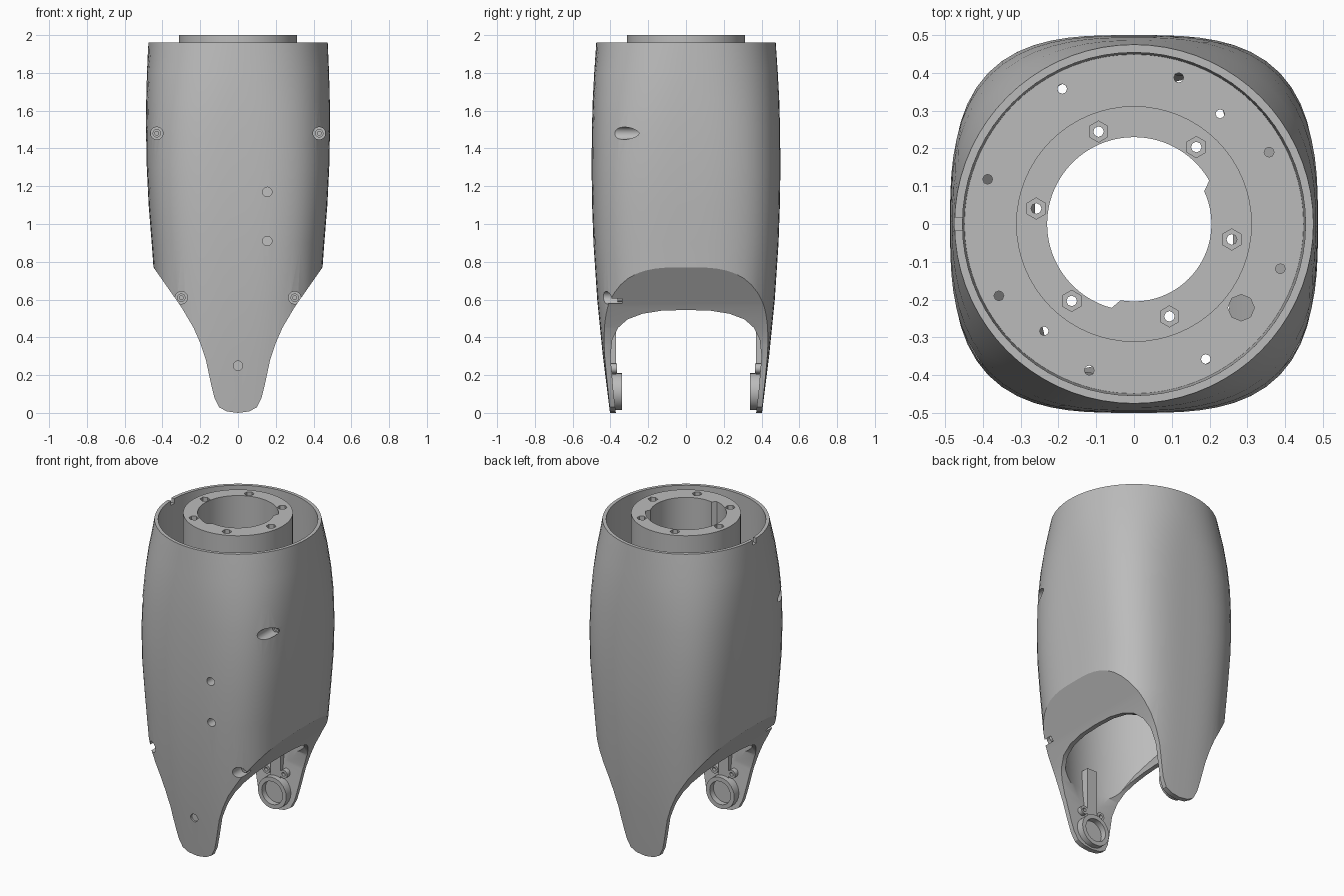
import bpy, bmesh, math
from mathutils import Matrix

cube = bpy.data.objects.get("Cube")
if cube:
    bpy.data.objects.remove(cube, do_unlink=True)

grey = bpy.data.materials.new("plain grey")
grey.use_nodes = True
grey.diffuse_color = (0.5, 0.5, 0.5, 1)
grey.node_tree.nodes["Principled BSDF"].inputs["Base Color"].default_value = grey.diffuse_color


def finish(name, bm):
    bmesh.ops.recalc_face_normals(bm, faces=bm.faces)
    mesh = bpy.data.meshes.new(name)
    bm.to_mesh(mesh)
    bm.free()
    ob = bpy.data.objects.new(name, mesh)
    bpy.context.collection.objects.link(ob)
    mesh.materials.append(grey)
    return ob


def loft(name, rings):
    """Closed solid through a list of equal-length point rings."""
    bm = bmesh.new()
    loops = [[bm.verts.new(p) for p in ring] for ring in rings]
    for a, b in zip(loops, loops[1:]):
        for i in range(len(a)):
            j = (i + 1) % len(a)
            bm.faces.new((a[i], a[j], b[j], b[i]))
    bm.faces.new(loops[0])
    bm.faces.new(loops[-1])
    return finish(name, bm)


def cylinder(name, r, centre, depth, axis="z", sides=32):
    bm = bmesh.new()
    turn = Matrix.Rotation(math.pi / 2, 4, "X") if axis == "y" else Matrix()
    bmesh.ops.create_cone(bm, cap_ends=True, segments=sides, radius1=r, radius2=r,
                          depth=depth, matrix=Matrix.Translation(centre) @ turn)
    return finish(name, bm)


def box(name, size, centre):
    bm = bmesh.new()
    bmesh.ops.create_cube(bm, size=1, matrix=Matrix.Translation(centre) @ Matrix.Diagonal((*size, 1)))
    return finish(name, bm)


def boolean(ob, tool, operation="DIFFERENCE"):
    mod = ob.modifiers.new("cut", "BOOLEAN")
    mod.operation, mod.solver, mod.object = operation, "EXACT", tool
    bpy.context.view_layer.objects.active = ob
    bpy.ops.object.modifier_apply(modifier=mod.name)
    bpy.data.objects.remove(tool, do_unlink=True)


def smooth(ob, angle=28):
    bpy.ops.object.select_all(action="DESELECT")
    ob.select_set(True)
    bpy.context.view_layer.objects.active = ob
    bpy.ops.object.shade_smooth_by_angle(angle=math.radians(angle))


def section(z, a, b, n, count=72):
    """Rounded-square section; n = 2 is an ellipse."""
    pts = []
    for i in range(count):
        t = math.tau * i / count
        c, s = math.cos(t), math.sin(t)
        k = (abs(c) ** n + abs(s) ** n) ** (-1 / n)
        pts.append((a * k * c, b * k * s, z))
    return pts


def mirrored(half):
    return half + [(-u, z) for u, z in reversed(half) if u > 0]


def silhouette(inset):
    """Tapering outline of the two legs, extruded front to back."""
    half = [(0, 0), (0.06, 0.008), (0.1, 0.03), (0.125, 0.08), (0.14, 0.14), (0.17, 0.28),
            (0.2, 0.37), (0.235, 0.45), (0.3, 0.56), (0.44, 0.76), (0.6, 0.99), (0.6, 2.2)]
    outline = mirrored([(max(u - inset, 0) if u else 0, z + inset * (z < 0.05)) for u, z in half])
    return loft("silhouette", [[(u, y, z) for u, z in outline] for y in (-0.7, 0.7)])


# Outer body: barrel, round at the rim and squarish below, trimmed to the legs
barrel = [(-0.02, 0.42, 0.4, 3), (0.3, 0.43, 0.44, 3.1), (0.6, 0.435, 0.47, 3.2),
          (0.9, 0.457, 0.49, 3.2), (1.1, 0.473, 0.497, 3.2), (1.3, 0.483, 0.5, 3.1),
          (1.5, 0.487, 0.498, 2.9), (1.65, 0.486, 0.494, 2.65), (1.8, 0.482, 0.486, 2.35),
          (1.96, 0.475, 0.475, 2)]
body = loft("outer_shell", [section(*k) for k in barrel])
boolean(body, silhouette(0), "INTERSECT")

# Round cavity, kept clear of the sloping sides
cavity = loft("cavity", [section(z, r, r, 2) for z, r in
                         ((-0.1, 0.355), (0.4, 0.415), (0.76, 0.43), (1.3, 0.45), (2.1, 0.455))])
boolean(cavity, silhouette(0.028), "INTERSECT")
boolean(body, cavity)

# Arch between the legs
arch = mirrored([(0, 0.545), (0.13, 0.541), (0.23, 0.525), (0.31, 0.495), (0.36, 0.45),
                 (0.39, 0.39), (0.4, 0.3), (0.385, 0.12), (0.36, -0.1)])
boolean(body, loft("arch", [[(x, y, z) for y, z in arch] for x in (-0.7, 0.7)]))

# Counterbored screw seats on the front corners
for x, z, seat in ((0.43, 1.48, -0.22), (0.3, 0.61, -0.34)):
    for side in (-1, 1):
        boolean(body, cylinder("bore", 0.033, (side * x, (seat - 0.7) / 2, z), 0.7 + seat, "y"))
        head = cylinder("screw_head", 0.022, (side * x, seat - 0.008, z), 0.03, "y", 24)
        boolean(head, cylinder("socket", 0.011, (side * x, seat - 0.02, z), 0.03, "y", 6))
        smooth(head)

# Small front holes and the rim notch
for x, z in ((0.155, 1.17), (0.155, 0.91), (0, 0.25)):
    boolean(body, cylinder("hole", 0.025, (x, -0.5, z), 0.3, "y", 20))
boolean(body, box("notch", (0.08, 0.035, 0.06), (-0.47, 0, 1.96)))
smooth(body)

# Inner floor with a ring of small holes
floor_z = 1.25
floor = cylinder("inner_floor", 0.456, (0, 0, floor_z), 0.04, sides=72)
boolean(floor, cylinder("opening", 0.28, (0, 0, floor_z), 0.2, sides=48))
holes = [(0.405, 28 + 45 * i, 0.013) for i in range(8)]
holes += [(0.37, 52, 0.012), (0.37, 230, 0.012), (0.36, -38, 0.035)]
for r, angle, size in holes:
    t = math.radians(angle)
    boolean(floor, cylinder("hole", size, (r * math.cos(t), r * math.sin(t), floor_z), 0.2, sides=8))
smooth(floor)

# Central tube with a stepped bore and six counterbored holes
tube = cylinder("central_tube", 0.312, (0, 0, (2 + floor_z - 0.02) / 2), 2.02 - floor_z, sides=64)
bore = []
for i in range(72):
    t = math.tau * i / 72
    r = 0.23 if 30 <= i * 5 <= 255 else 0.205
    bore.append((r * math.cos(t), r * math.sin(t)))
boolean(tube, loft("bore", [[(x, y, z) for x, y in bore] for z in (1, 2.1)]))
for i in range(6):
    t = math.radians(51 + 60 * i)
    x, y = 0.262 * math.cos(t), 0.262 * math.sin(t)
    boolean(tube, cylinder("counterbore", 0.028, (x, y, 2), 0.06, sides=6))
    boolean(tube, cylinder("hole", 0.014, (x, y, 1.6), 1.2, sides=8))
smooth(tube)

# Bearing ring and rib on the inside of each leg
for side, label in ((-1, "front"), (1, "back")):
    ring = cylinder(label + "_bearing_ring", 0.098, (0, side * 0.364, 0.112), 0.052, "y", 28)
    boolean(ring, cylinder("recess", 0.072, (0, side * 0.35, 0.112), 0.05, "y", 28))
    smooth(ring)
    box(label + "_leg_rib", (0.07, 0.05, 0.32), (0, side * 0.395, 0.36))
    for x in (-0.06, 0.06):
        boss = cylinder(label + "_leg_boss", 0.026, (x, side * 0.39, 0.235), 0.05, "y", 16)
        boolean(boss, cylinder("hole", 0.012, (x, side * 0.365, 0.235), 0.04, "y", 12))
        smooth(boss)
